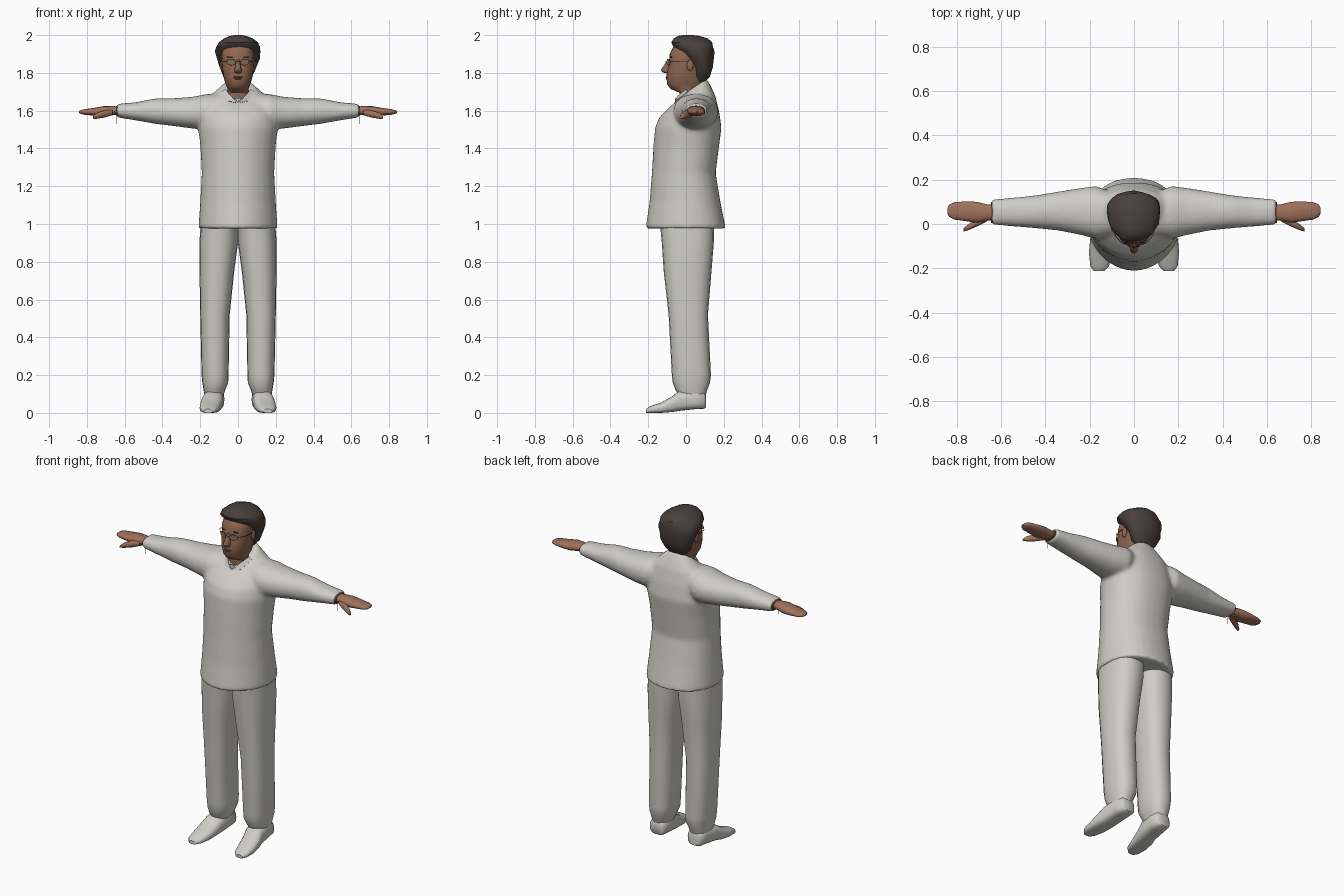
import bpy, bmesh, math, random
from mathutils import Vector

random.seed(4)
cube = bpy.data.objects.get("Cube")
if cube:
    bpy.data.objects.remove(cube, do_unlink=True)


def material(name, color):
    mat = bpy.data.materials.new(name)
    mat.use_nodes = True
    mat.diffuse_color = (*color, 1)
    bsdf = mat.node_tree.nodes["Principled BSDF"]
    bsdf.inputs["Base Color"].default_value = (*color, 1)
    bsdf.inputs["Roughness"].default_value = 0.8
    return mat


cloth = material("pale_grey_cloth", (0.62, 0.61, 0.565))
skin = material("hand_skin", (0.35, 0.165, 0.105))
face_skin = material("face_skin", (0.28, 0.135, 0.08))
hair_mat = material("dark_brown_hair", (0.066, 0.051, 0.045))
lip_mat = material("lips", (0.21, 0.09, 0.06))
dark = material("dark_frame", (0.05, 0.04, 0.035))
lens_mat = material("grey_lens", (0.22, 0.16, 0.13))
inner_mat = material("pale_blue_undershirt", (0.40, 0.47, 0.55))
band_mat = material("brown_band", (0.2, 0.08, 0.045))


def select(*objs):
    bpy.ops.object.select_all(action="DESELECT")
    for obj in objs:
        obj.select_set(True)
    bpy.context.view_layer.objects.active = objs[0]


def finish(bm, name, mat, mirror=False, angle=50):
    bmesh.ops.recalc_face_normals(bm, faces=bm.faces)
    mesh = bpy.data.meshes.new(name)
    bm.to_mesh(mesh)
    bm.free()
    mesh.materials.append(mat)
    obj = bpy.data.objects.new(name, mesh)
    bpy.context.collection.objects.link(obj)
    if mirror:
        obj.modifiers.new("mirror", "MIRROR").use_mirror_merge = False
    select(obj)
    bpy.ops.object.shade_smooth_by_angle(angle=math.radians(angle))
    return obj


def loft(name, axis, rings, mat, mirror=False, sides=20, powers=(2.2, 2.2), jitter=0, angle=50):
    """Skin closed rings (position, a0, a1, b0, b1) along an axis.
    A position given as a pair rises from the front to the back of the ring;
    the two powers set how square the low and high halves of each ring are."""
    bm = bmesh.new()
    loops = []
    for pos, a0, a1, b0, b1 in rings:
        loop = []
        for i in range(sides):
            t = math.tau * i / sides
            c, s = math.cos(t), math.sin(t)
            power = powers[s > 0]
            u = math.copysign(abs(c) ** (2 / power), c)
            v = math.copysign(abs(s) ** (2 / power), s)
            grow = 1 + random.uniform(-jitter, jitter)
            a = (a0 + a1) / 2 + (a1 - a0) / 2 * u * grow
            b = (b0 + b1) / 2 + (b1 - b0) / 2 * v * grow
            p = pos
            if isinstance(pos, tuple):
                p = pos[0] + (pos[1] - pos[0]) * ((v + 1) / 2) ** 0.8
            co = {"x": (p, a, b), "y": (a, p, b), "z": (a, b, p)}[axis]
            loop.append(bm.verts.new(co))
        loops.append(loop)
    for low, high in zip(loops, loops[1:]):
        for i in range(sides):
            j = (i + 1) % sides
            bm.faces.new((low[i], low[j], high[j], high[i]))
    bm.faces.new(loops[0])
    bm.faces.new(loops[-1])
    return finish(bm, name, mat, mirror, angle)


def centred(rows):
    """Rings symmetric in x: (z, half width, front, back)."""
    return [(z, -w, w, f, b) for z, w, f, b in rows]


def ball(name, centre, size, mat, mirror=False):
    bm = bmesh.new()
    bmesh.ops.create_uvsphere(bm, u_segments=12, v_segments=8, radius=1)
    bmesh.ops.scale(bm, vec=size, verts=bm.verts)
    bmesh.ops.translate(bm, vec=centre, verts=bm.verts)
    return finish(bm, name, mat, mirror)


def plate(name, points, mat, mirror=False, thick=0.005):
    """Thin flat panel through a few corner points."""
    bm = bmesh.new()
    face = bm.faces.new([bm.verts.new(p) for p in points])
    face.normal_update()
    shift = face.normal * thick
    made = bmesh.ops.extrude_face_region(bm, geom=[face])["geom"]
    moved = [g for g in made if isinstance(g, bmesh.types.BMVert)]
    bmesh.ops.translate(bm, vec=shift, verts=moved)
    return finish(bm, name, mat, mirror, 30)


def wire(name, points, radius, mat, closed=False):
    """Thin round wire along a path, mirrored to both sides."""
    curve = bpy.data.curves.new(name, "CURVE")
    curve.dimensions = "3D"
    curve.bevel_depth = radius
    curve.bevel_resolution = 1
    spline = curve.splines.new("POLY")
    spline.points.add(len(points) - 1)
    for sp, p in zip(spline.points, points):
        sp.co = (*p, 1)
    spline.use_cyclic_u = closed
    curve.materials.append(mat)
    obj = bpy.data.objects.new(name, curve)
    bpy.context.collection.objects.link(obj)
    obj.modifiers.new("mirror", "MIRROR").use_mirror_merge = False


# Shirt body, flared at the hem, with a neckline that drops to the front
shirt = loft("shirt", "z", centred([
    (0.975, 0.21, -0.214, 0.211), (1.12, 0.2, -0.193, 0.182), (1.27, 0.192, -0.181, 0.157),
    (1.42, 0.2, -0.172, 0.176), (1.51, 0.212, -0.164, 0.188),
    ((1.56, 1.6), 0.205, -0.144, 0.175), ((1.6, 1.68), 0.18, -0.107, 0.155),
    ((1.63, 1.73), 0.125, -0.073, 0.132), ((1.645, 1.77), 0.084, -0.05, 0.11),
]), cloth, sides=32, powers=(1.9, 2.3))

# Sleeves fused into the body so the shoulders flow together
sleeve_rings = [
    (0.08, -0.05, 0.135, 1.53, 1.69), (0.17, -0.068, 0.172, 1.5, 1.688),
    (0.24, -0.05, 0.163, 1.505, 1.674), (0.34, -0.03, 0.147, 1.518, 1.666),
    (0.44, -0.02, 0.13, 1.53, 1.665), (0.54, -0.012, 0.12, 1.548, 1.645),
    (0.642, -0.004, 0.112, 1.564, 1.636),
]
sleeves = [loft("sleeve", "x", [(side * x, *rest) for x, *rest in sleeve_rings], cloth)
           for side in (1, -1)]
select(shirt, *sleeves)
bpy.ops.object.join()
fuse = shirt.modifiers.new("fuse", "REMESH")
fuse.mode = "VOXEL"
fuse.voxel_size = 0.009
fuse.use_smooth_shade = True
blend = shirt.modifiers.new("blend", "SMOOTH")
blend.factor = 0.5
blend.iterations = 14

# Collar
plate("collar_flap", [(0.003, -0.057, 1.638), (0.05, -0.05, 1.65), (0.086, 0.012, 1.698),
                      (0.068, 0.006, 1.712), (0.034, -0.042, 1.676)], cloth, mirror=True)
plate("undershirt", [(-0.02, -0.05, 1.667), (0, -0.056, 1.64), (0.02, -0.05, 1.667)], inner_mat)

# Trousers and shoes
loft("trouser_leg", "z", [
    (1.02, 0, 0.195, -0.14, 0.15), (0.9, 0, 0.205, -0.128, 0.147),
    (0.75, 0.02, 0.204, -0.118, 0.135), (0.52, 0.044, 0.2, -0.092, 0.116),
    (0.2, 0.05, 0.193, -0.075, 0.132), (0.16, 0.052, 0.189, -0.07, 0.127),
    (0.12, 0.068, 0.182, -0.055, 0.112), (0.08, 0.08, 0.175, -0.03, 0.1),
], cloth, mirror=True, powers=(2.4, 2.4))
loft("shoe", "y", [
    (-0.213, 0.135, 0.18, 0, 0.02), (-0.19, 0.113, 0.197, 0, 0.035),
    (-0.13, 0.096, 0.203, 0, 0.055), (-0.07, 0.085, 0.198, 0.005, 0.09),
    (-0.04, 0.078, 0.19, 0.01, 0.115), (0.05, 0.072, 0.182, 0.02, 0.13),
    (0.095, 0.078, 0.174, 0.022, 0.115), (0.106, 0.095, 0.158, 0.028, 0.095),
], cloth, mirror=True, powers=(3.2, 2.4))

# Hands with thumbs, and wrist bands
loft("hand", "x", [
    (0.6, 0.02, 0.085, 1.575, 1.62), (0.66, 0.015, 0.088, 1.578, 1.624),
    (0.71, 0.005, 0.1, 1.57, 1.624), (0.76, 0.013, 0.102, 1.573, 1.615),
    (0.81, 0.02, 0.098, 1.578, 1.608), (0.833, 0.032, 0.088, 1.583, 1.603),
    (0.842, 0.05, 0.07, 1.589, 1.597),
], skin, mirror=True, sides=16)
loft("thumb", "x", [
    (0.665, 0.01, 0.05, 1.575, 1.608), (0.71, -0.012, 0.024, 1.562, 1.602),
    (0.75, -0.029, -0.003, 1.556, 1.588), (0.768, -0.034, -0.018, 1.557, 1.571),
], skin, mirror=True, sides=10)
loft("wrist_band", "x", [(0.636, 0.004, 0.102, 1.572, 1.627), (0.646, 0.006, 0.098, 1.574, 1.625)],
     band_mat, mirror=True)
wire("band_cord", [(0.641, 0.03, 1.575), (0.641, 0.03, 1.53)], 0.0015, cloth)

# Neck and head
loft("head", "z", centred([
    (1.6, 0.075, -0.035, 0.1), (1.695, 0.062, -0.035, 0.09), (1.715, 0.054, -0.082, 0.09),
    (1.74, 0.066, -0.1, 0.095), (1.78, 0.077, -0.104, 0.1), (1.82, 0.083, -0.098, 0.1),
    (1.86, 0.086, -0.09, 0.1), (1.9, 0.086, -0.086, 0.1), (1.94, 0.08, -0.066, 0.1),
    (1.97, 0.05, -0.03, 0.08),
]), face_skin, sides=24)
loft("nose", "z", centred([
    (1.872, 0.009, -0.096, -0.07), (1.84, 0.013, -0.117, -0.07),
    (1.815, 0.02, -0.134, -0.07), (1.803, 0.019, -0.124, -0.07), (1.798, 0.01, -0.105, -0.07),
]), face_skin, sides=12)
ball("ear", (0.087, 0.022, 1.84), (0.009, 0.018, 0.03), face_skin, mirror=True)
ball("upper_lip", (0, -0.099, 1.777), (0.026, 0.009, 0.005), lip_mat)
ball("lower_lip", (0, -0.098, 1.769), (0.022, 0.009, 0.005), lip_mat)
ball("eyebrow", (0.035, -0.078, 1.884), (0.021, 0.007, 0.004), hair_mat, mirror=True)

# Hair, lumpy, set back around the face
loft("hair", "z", centred([
    (1.755, 0.055, 0.055, 0.105), (1.78, 0.078, 0.042, 0.125), (1.83, 0.1, 0.036, 0.142),
    (1.88, 0.114, 0.0, 0.147), (1.915, 0.12, -0.036, 0.147), (1.94, 0.116, -0.07, 0.145),
    (1.962, 0.102, -0.078, 0.135), (1.983, 0.074, -0.066, 0.11), (1.996, 0.042, -0.04, 0.07),
    (2.0, 0.018, -0.015, 0.035),
]), hair_mat, sides=20, jitter=0.05, angle=40)

# Spectacles with lenses lying close to the face
rim = [Vector((0.035 + 0.023 * math.cos(t), -0.093 + 0.009 * math.cos(t), 1.857 + 0.016 * math.sin(t)))
       for t in (math.tau * i / 16 for i in range(16))]
wire("spectacle_rim", rim, 0.0014, dark, closed=True)
wire("spectacle_arm", [(0.058, -0.084, 1.86), (0.086, -0.05, 1.862), (0.091, 0.02, 1.862)], 0.0014, dark)
wire("spectacle_bridge", [(0.012, -0.102, 1.86), (0, -0.108, 1.863)], 0.0014, dark)
plate("spectacle_lens", rim, lens_mat, mirror=True, thick=0.001)
